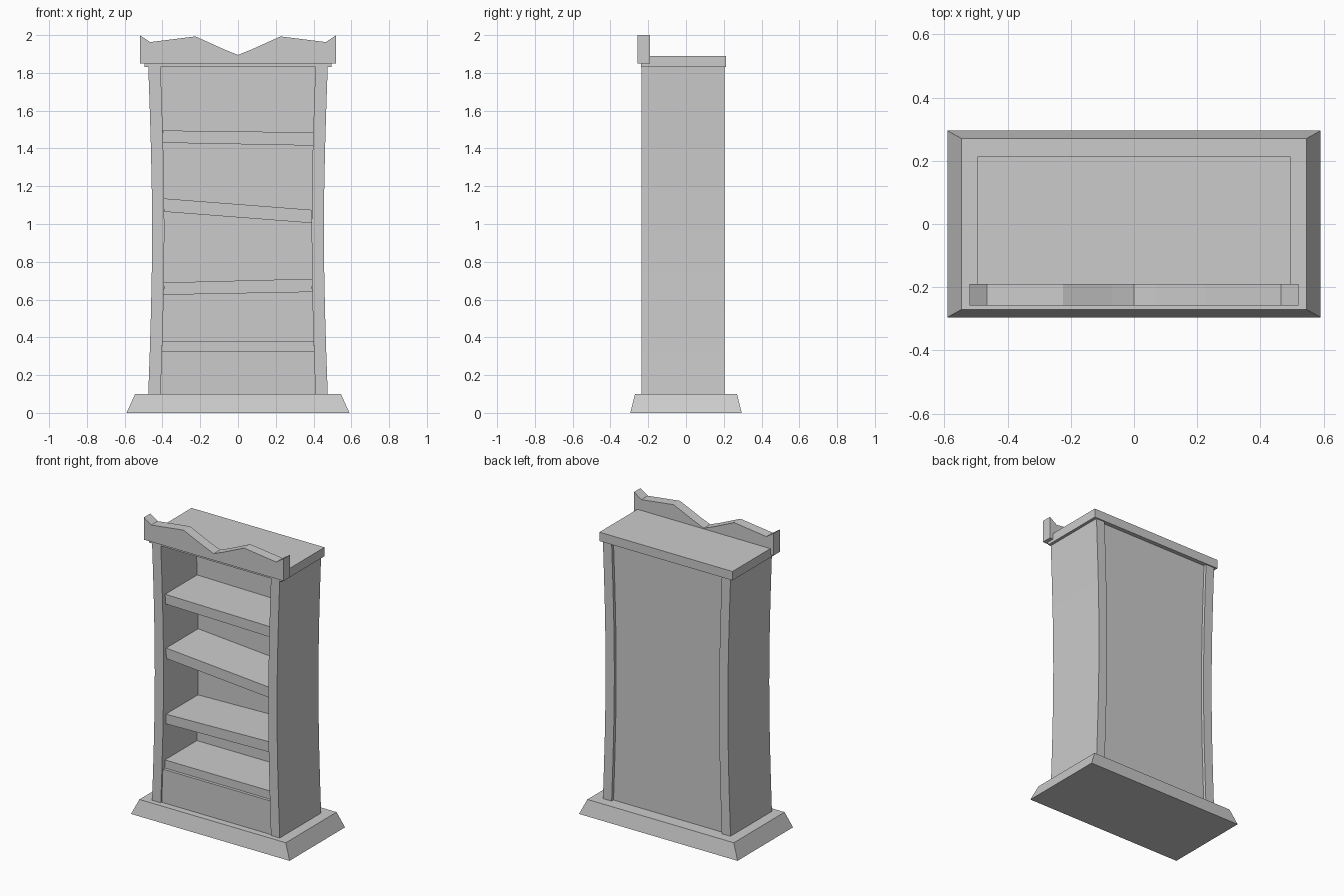
import bpy, math

if "Cube" in bpy.data.objects:
    bpy.data.objects.remove(bpy.data.objects["Cube"])


def mesh(name, verts, faces):
    me = bpy.data.meshes.new(name)
    me.from_pydata(verts, [], faces)
    me.update()
    ob = bpy.data.objects.new(name, me)
    bpy.context.collection.objects.link(ob)
    return ob


def extrude(name, profile, y0, y1):
    """Extrude a clockwise (x, z) outline, seen from the front, from y0 to y1."""
    n = len(profile)
    verts = [(x, y, z) for y in (y0, y1) for x, z in profile]
    faces = [tuple(reversed(range(n))), tuple(range(n, 2 * n))]
    faces += [(i, (i + 1) % n, n + (i + 1) % n, n + i) for i in range(n)]
    return mesh(name, verts, faces)


Z0, Z1, STEPS = 0.10, 1.83, 8


def bowed(half, z):
    """Half width of the pinched-in case at height z."""
    return half - 0.02 * math.sin(math.pi * (z - Z0) / (Z1 - Z0))


def heights(z0, z1, steps=STEPS):
    return [z0 + (z1 - z0) * i / steps for i in range(steps + 1)]


def strip(left, right, zs):
    """Clockwise outline between two edge functions of z."""
    return [(left(z), z) for z in zs] + [(right(z), z) for z in reversed(zs)]


def inner_left(z):
    return -bowed(0.41, z)


def inner_right(z):
    return bowed(0.41, z)


# Tapered plinth
rings = [(0.59, 0.295, 0.0), (0.545, 0.27, Z0)]
verts = [(sx * x, sy * y, z) for x, y, z in rings
         for sx, sy in ((-1, -1), (1, -1), (1, 1), (-1, 1))]
mesh("plinth", verts, [(3, 2, 1, 0), (4, 5, 6, 7)] +
     [(i, (i + 1) % 4, 4 + (i + 1) % 4, 4 + i) for i in range(4)])

# Bowed side panels
extrude("left_side", strip(lambda z: -bowed(0.475, z), inner_left, heights(Z0, Z1)), -0.235, 0.205)
extrude("right_side", strip(inner_right, lambda z: bowed(0.475, z), heights(Z0, Z1)), -0.235, 0.205)

# Recessed back and kick panel
extrude("back_panel", strip(inner_left, inner_right, heights(Z0, Z1)), 0.135, 0.185)
extrude("kick_panel", strip(inner_left, inner_right, heights(Z0, 0.325, 2)), -0.225, -0.17)

# Crooked shelves: left bottom, left top, right bottom, right top
shelves = [(0.325, 0.38, 0.325, 0.38), (0.625, 0.69, 0.64, 0.71),
           (1.065, 1.135, 1.005, 1.075), (1.43, 1.495, 1.415, 1.485)]
for i, (lb, lt, rb, rt) in enumerate(shelves, 1):
    outline = [(inner_left(lb), lb), (inner_left(lt), lt),
               (inner_right(rt), rt), (inner_right(rb), rb)]
    extrude(f"shelf_{i}", outline, -0.205, 0.135)

# Top slab
extrude("top_slab", [(-0.495, 1.83), (-0.495, 1.89), (0.495, 1.89), (0.495, 1.83)], -0.238, 0.213)

# Jagged crown board, mirrored about the centre notch
half = [(-0.52, 1.85), (-0.52, 2.0), (-0.465, 1.963), (-0.225, 1.993), (-0.07, 1.923)]
extrude("crown", half + [(0, 1.895)] + [(-x, z) for x, z in reversed(half)], -0.258, -0.19)
